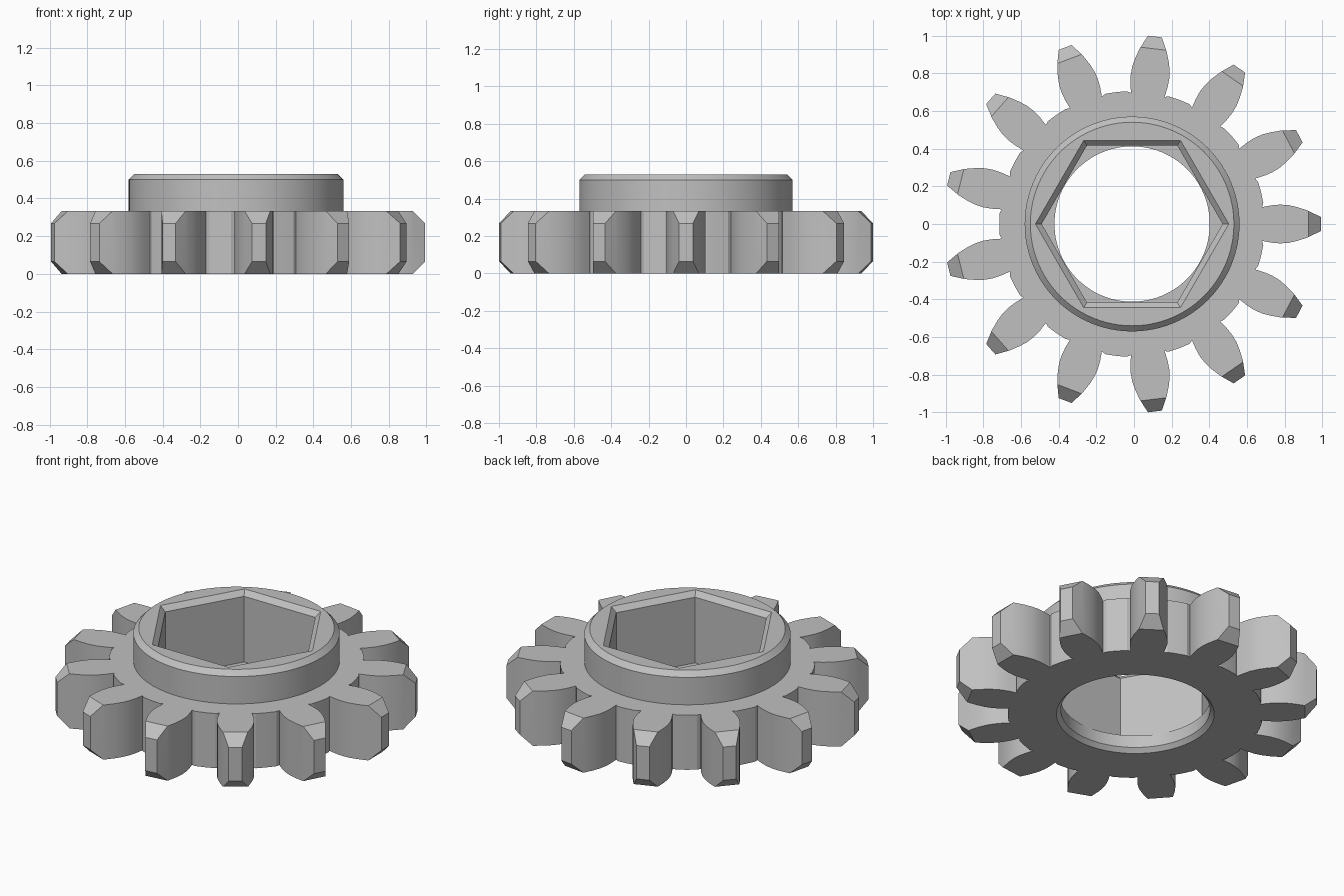
import bpy, bmesh
from math import sin, cos, pi, radians

old = bpy.data.objects.get("Cube")
if old:
    bpy.data.objects.remove(old, do_unlink=True)

TEETH = 13
HEIGHT = 0.333
HUB_TOP = 0.53
CENTRE_X = -0.01

grey = bpy.data.materials.new("machined_grey")
grey.use_nodes = True
colour = (0.53, 0.53, 0.53, 1)
grey.diffuse_color = colour
grey.node_tree.nodes["Principled BSDF"].inputs["Base Color"].default_value = colour


def finish(bm, name):
    bmesh.ops.recalc_face_normals(bm, faces=bm.faces[:])
    mesh = bpy.data.meshes.new(name)
    bm.to_mesh(mesh)
    bm.free()
    mesh.materials.append(grey)
    obj = bpy.data.objects.new(name, mesh)
    obj.location.x = CENTRE_X
    bpy.context.scene.collection.objects.link(obj)
    return obj


def stacked_rings(name, profile, sides):
    """Closed solid from (radius, height) rings."""
    bm = bmesh.new()
    rings = [[bm.verts.new((r * cos(2 * pi * i / sides), r * sin(2 * pi * i / sides), z))
              for i in range(sides)] for r, z in profile]
    for low, high in zip(rings, rings[1:]):
        for i in range(sides):
            j = (i + 1) % sides
            bm.faces.new((low[i], low[j], high[j], high[i]))
    bm.faces.new(rings[0])
    bm.faces.new(rings[-1])
    return finish(bm, name)


def combine(target, tool, operation):
    mod = target.modifiers.new(operation.lower(), "BOOLEAN")
    mod.operation = operation
    mod.solver = "EXACT"
    mod.object = tool
    bpy.context.view_layer.objects.active = target
    bpy.ops.object.modifier_apply(modifier=mod.name)
    bpy.data.objects.remove(tool, do_unlink=True)


# Toothed disc: one flank (distance out, half width), mirrored and repeated
flank = [(0.69, 0.09), (0.74, 0.099), (0.785, 0.103), (0.83, 0.1),
         (0.875, 0.09), (0.93, 0.072), (1.002, 0.037)]
tooth = [(x, -y) for x, y in flank] + [(x, y) for x, y in reversed(flank)]
pitch = 2 * pi / TEETH
outline = []
for t in range(TEETH):
    a = t * pitch
    outline += [(x * cos(a) - y * sin(a), x * sin(a) + y * cos(a)) for x, y in tooth]
    for step in (0.33, 0.5, 0.67):
        outline.append((0.705 * cos(a + step * pitch), 0.705 * sin(a + step * pitch)))

bm = bmesh.new()
base = bm.faces.new([bm.verts.new((x, y, 0)) for x, y in outline])
top = bmesh.ops.extrude_face_region(bm, geom=[base], use_keep_orig=True)
bmesh.ops.translate(bm, vec=(0, 0, HEIGHT),
                    verts=[v for v in top["geom"] if isinstance(v, bmesh.types.BMVert)])
bmesh.ops.recalc_face_normals(bm, faces=bm.faces[:])

# Chamfer the upper and lower edge of each tooth tip
tips = [e for e in bm.edges
        if all(v.co.xy.length > 0.98 for v in e.verts)
        and abs(e.verts[0].co.z - e.verts[1].co.z) < 0.001]
bmesh.ops.bevel(bm, geom=tips, offset=0.065, offset_type="OFFSET",
                segments=1, profile=0.5, affect="EDGES")
gear = finish(bm, "toothed_gear")

# Raised hub with a chamfered rim
hub = stacked_rings("hub", [(0.57, 0.2), (0.57, 0.5), (0.54, HUB_TOP)], 96)
combine(gear, hub, "UNION")

# Hexagonal socket with a chamfered mouth
socket = stacked_rings("socket_cutter",
                       [(0.48, 0.1), (0.48, 0.5), (0.546, 0.56)], 6)
combine(gear, socket, "DIFFERENCE")

# Round bore with a chamfer underneath
bore = stacked_rings("bore_cutter",
                     [(0.445, -0.01), (0.412, 0.025), (0.412, 0.2)], 96)
combine(gear, bore, "DIFFERENCE")

# Smooth curved walls, crisp machined edges
bpy.ops.object.select_all(action="DESELECT")
gear.select_set(True)
bpy.context.view_layer.objects.active = gear
bpy.ops.object.shade_smooth_by_angle(angle=radians(22))
